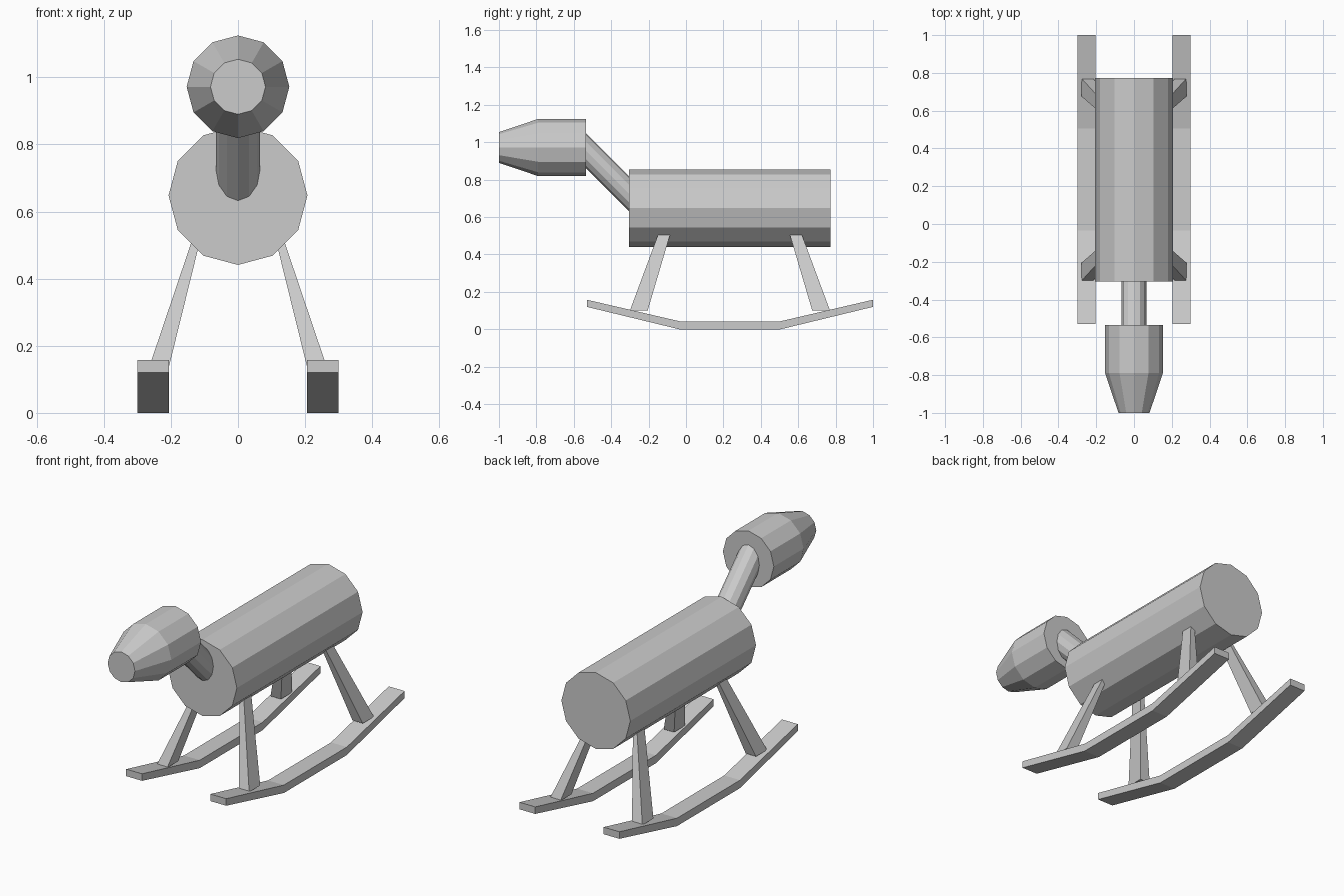
import bpy, bmesh
from math import cos, sin, tau
from mathutils import Vector

if "Cube" in bpy.data.objects:
    bpy.data.objects.remove(bpy.data.objects["Cube"])

SIDES = 12
MID_Y = 0.235  # fore-aft centre of body and rockers


def loft(name, rings, mirror=False):
    """Skin a list of equal-length point rings and cap both ends."""
    bm = bmesh.new()
    loops = [[bm.verts.new(p) for p in ring] for ring in rings]
    n = len(loops[0])
    for a, b in zip(loops, loops[1:]):
        for i in range(n):
            j = (i + 1) % n
            bm.faces.new((a[i], a[j], b[j], b[i]))
    bm.faces.new(loops[0])
    bm.faces.new(loops[-1])
    bmesh.ops.recalc_face_normals(bm, faces=bm.faces)
    mesh = bpy.data.meshes.new(name)
    bm.to_mesh(mesh)
    bm.free()
    obj = bpy.data.objects.new(name, mesh)
    bpy.context.collection.objects.link(obj)
    if mirror:
        obj.modifiers.new("Mirror", 'MIRROR').use_axis[0] = True
    return obj


def circle(y, z, r, up=Vector((0, 0, 1))):
    """Twelve-sided ring in the plane of the x axis and 'up'."""
    c = Vector((0, y, z))
    return [c + r * (Vector((cos(tau * i / SIDES), 0, 0)) + up * sin(tau * i / SIDES))
            for i in range(SIDES)]


def rect(x0, x1, y0, y1, z):
    return [(x0, y0, z), (x1, y0, z), (x1, y1, z), (x0, y1, z)]


# Barrel body
loft("body", [circle(-0.305, 0.648, 0.207), circle(0.773, 0.648, 0.207)])

# Head with tapered muzzle
loft("head", [circle(-1.0, 0.972, 0.082), circle(-0.79, 0.972, 0.153),
              circle(-0.535, 0.972, 0.153)])

# Neck leaning forward at 45 degrees, ends buried in head and body
tilt = Vector((0, 1, 1)).normalized()
loft("neck", [circle(-0.235, 0.656, 0.066, tilt), circle(-0.605, 1.026, 0.066, tilt)])

# Splayed, tapered legs: front pair, then rear pair flipped about MID_Y
for name, flip in (("front_leg", False), ("rear_leg", True)):
    rings = []
    for x0, x1, y0, y1, z in ((0.215, 0.277, -0.30, -0.205, 0.10),
                              (0.104, 0.125, -0.133, -0.072, 0.55)):
        if flip:
            y0, y1 = 2 * MID_Y - y0, 2 * MID_Y - y1
        rings.append(rect(x0, x1, y0, y1, z))
    loft(name, rings, mirror=True)

# Bent rockers
path = [(-0.53, 0.12, 0.158), (-0.035, 0.0, 0.043), (0.505, 0.0, 0.043), (1.0, 0.12, 0.158)]
loft("rocker", [[(0.205, y, lo), (0.30, y, lo), (0.30, y, hi), (0.205, y, hi)]
                for y, lo, hi in path], mirror=True)
